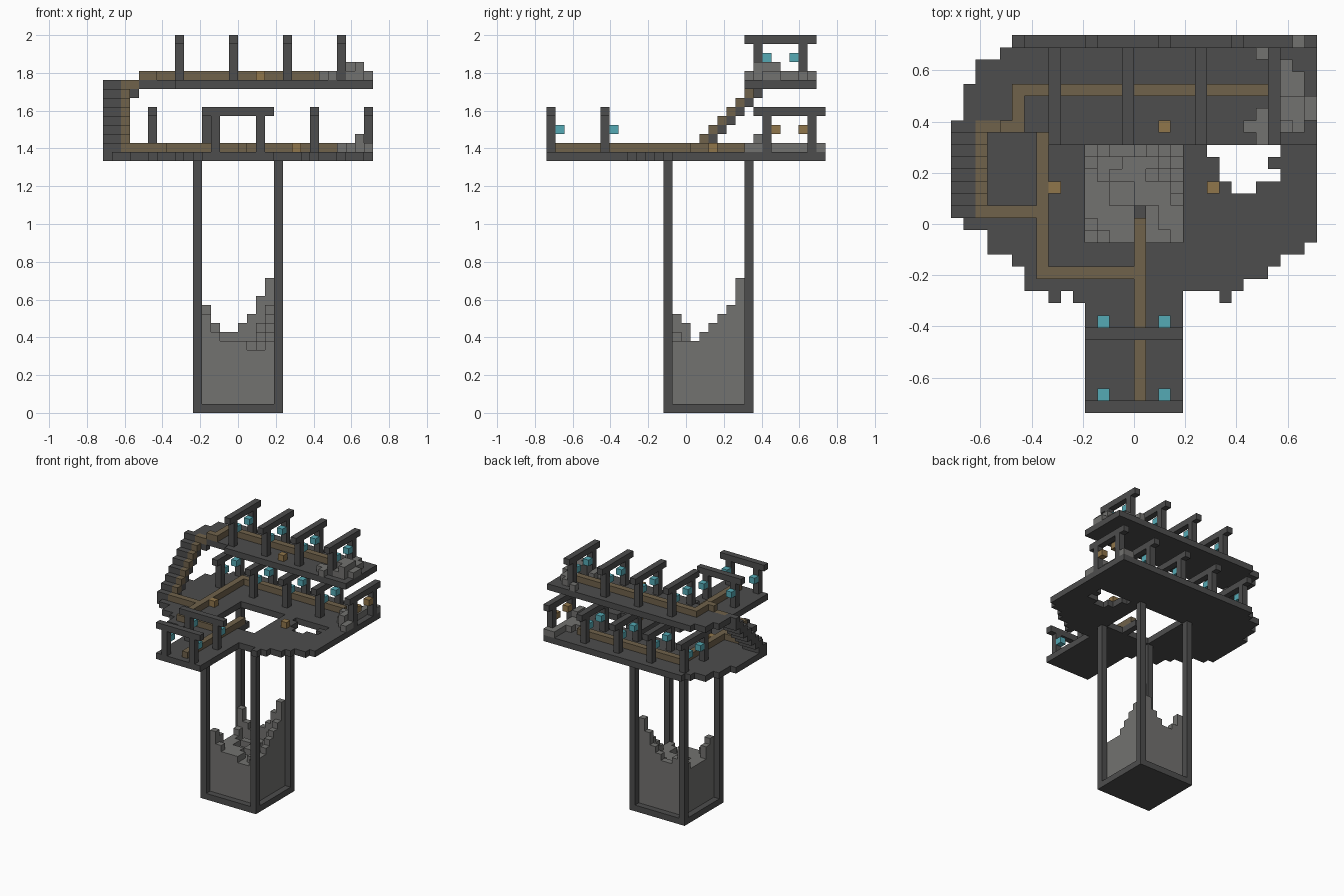
import bpy, bmesh, random
from mathutils import Vector

U = 1 / 21  # edge of one building block
random.seed(4)

cube = bpy.data.objects.get("Cube")
if cube:
    bpy.data.objects.remove(cube, do_unlink=True)


def material(name, rgb):
    m = bpy.data.materials.new(name)
    m.use_nodes = True
    m.diffuse_color = (*rgb, 1)
    bsdf = m.node_tree.nodes["Principled BSDF"]
    bsdf.inputs["Base Color"].default_value = (*rgb, 1)
    bsdf.inputs["Roughness"].default_value = 0.9
    return m


DARK = material("dark stone", (0.075, 0.075, 0.075))
GREY = material("grey rubble", (0.17, 0.168, 0.16))
PATH = material("brown path", (0.16, 0.122, 0.07))
WOOD = material("dead lamp brown", (0.28, 0.18, 0.07))
TEAL = material("lamp teal", (0.09, 0.4, 0.46))


def block(x, y, z, w=1, d=1, h=1):
    """Set of grid cells filling a box."""
    return {(x + i, y + j, z + k) for i in range(w) for j in range(d) for k in range(h)}


def build(name, cells, mat):
    """Mesh only the exposed faces of a set of grid cells."""
    bm = bmesh.new()
    verts = {}

    def vert(p):
        key = tuple(p)
        if key not in verts:
            verts[key] = bm.verts.new((key[0] * U, (key[1] + 0.5) * U, key[2] * U))
        return verts[key]

    for cell in sorted(cells):
        for axis in range(3):
            a, b, n = Vector(), Vector(), Vector()
            n[axis] = a[(axis + 1) % 3] = b[(axis + 2) % 3] = 1
            for side in (0, 1):
                c = Vector(cell)
                if tuple(int(v) for v in c + n * (2 * side - 1)) in cells:
                    continue
                o = c + n * side
                ring = [o, o + a, o + a + b, o + b]
                if not side:
                    ring.reverse()
                bm.faces.new([vert([int(v) for v in p]) for p in ring])
    mesh = bpy.data.meshes.new(name)
    bm.to_mesh(mesh)
    bm.free()
    mesh.materials.append(mat)
    ob = bpy.data.objects.new(name, mesh)
    bpy.context.collection.objects.link(ob)
    return ob


# Shaft: base plate and four corner posts
build("shaft_base", block(-5, -3, 0, 10, 10), DARK)
for x in (-5, 4):
    for y in (-3, 6):
        build("shaft_post", block(x, y, 1, h=27), DARK)

# Rubble heap in the shaft, piled up towards three corners
drop_x = [0, 2, 4, 5, 6, 7, 8, 9]
drop_low = [0, 2, 3, 4, 5, 6, 7, 8]
drop_y = [0, 3, 4, 5, 6, 7, 8, 9]
heap = set()
for i in range(8):
    for j in range(8):
        base = random.choice((7, 8, 8))
        top = max(base,
                  15 - drop_x[7 - i] - drop_y[7 - j],
                  12 - drop_low[i] - drop_y[7 - j],
                  11 - drop_low[i] - (j if j < 2 else j + 1))
        heap |= block(i - 4, j - 2, 1, h=top - 1)
build("shaft_rubble", heap, GREY)

# Lower deck: stepped round outline, front pier, shaft opening, broken gap
west = [-10, -11, -13, -13] + [-14] * 3 + [-15] * 8 + [-14, -12, -12, -10, -9, -9]
east = [15] * 17 + [14, 12, 11, 9]
LOW = 28
deck = set()
for row, (x0, x1) in enumerate(zip(west, east)):
    deck |= block(x0, 14 - row, LOW, w=x1 - x0)
for x in (-7, -5, 7):
    deck |= block(x, -7, LOW)
deck |= block(-4, -16, LOW, 8, 10)
deck -= block(-4, -2, LOW, 8, 8)
deck |= block(0, -2, LOW, 1, 3)
for y, x0, x1 in ((5, 6, 12), (4, 7, 11), (3, 7, 12), (2, 8, 10)):
    deck -= block(x0, y, LOW, x1 - x0)
build("lower_deck", deck, DARK)

# Upper deck with rounded west landing
HIGH = 36
upper = block(-7, 6, HIGH, 22, 8)
for row in range(1, 7):
    upper |= block(west[row], 14 - row, HIGH, w=-7 - west[row])
upper |= block(-11, 7, HIGH, 4)
build("upper_deck", upper, DARK)

# Stair from the lower deck to the landing, with the path on its inner side
steps, stair_path = set(), set()
for k in range(8):
    steps |= block(-15, k, LOW + k, w=2, h=2)
    steps |= block(-13, k, LOW + k)
    stair_path |= block(-13, k, LOW + 1 + k)
steps |= block(-12, 7, HIGH - 1)
stair_path |= block(-12, 7, HIGH) | block(-11, 7, HIGH + 1)
build("stair", steps, DARK)
build("stair_path", stair_path, PATH)

# Raised paths
low_path = block(0, -15, LOW + 1, 1, 15) | block(-8, -5, LOW + 1, 9)
low_path |= block(-8, -5, LOW + 1, 1, 17) | block(-8, 11, LOW + 1, 19)
low_path |= block(-12, 0, LOW + 1, 5)
build("lower_path", low_path, PATH)
high_path = block(-10, 7, HIGH + 1, 1, 4) | block(-10, 10, HIGH + 1, 22)
build("upper_path", high_path, PATH)


# Gate frames across the long decks: two posts, a beam, two lamps
def gate(name, x, y, z, lamp):
    frame = block(x, y, z + 4, d=8)
    for p in (1, 6):
        frame |= block(x, y + p, z, h=4)
    build(name + "_gate", frame, DARK)
    for p in (2, 5):
        build(name + "_gate_lamp", block(x, y + p, z + 2), lamp)


for x in range(-10, 15, 6):
    gate("lower", x, 7, LOW + 1, WOOD if x > 10 else TEAL)
for x in range(-7, 12, 6):
    gate("upper", x, 6, HIGH + 1, TEAL)

# Gate frames across the front pier
for y in (-16, -10):
    frame = block(-4, y, LOW + 5, w=8)
    for x in (-3, 2):
        frame |= block(x, y, LOW + 1, h=4)
        build("pier_gate_lamp", block(x, y + 1, LOW + 3), TEAL)
    build("pier_gate", frame, DARK)

# Fallen lamps on the decks
for x, y, z in ((-7, 2, LOW), (6, 2, LOW), (2, 7, HIGH)):
    build("fallen_lamp", block(x, y, z + 1), WOOD)

# Rubble at the broken east ends
z = HIGH + 1
pile = block(12, 7, z, 2, 4) | block(12, 11, z, 1, 2) | block(14, 8, z, 1, 2)
pile |= block(10, 6, z, 1, 3) | block(9, 7, z) | block(10, 13, z) | block(13, 11, z)
pile |= block(12, 8, z + 1, 2, 2) | block(13, 7, z + 1)
pile -= block(11, 7, z, h=2)
build("upper_rubble", pile, GREY)
z = LOW + 1
pile = block(12, 8, z, 2, 3) | block(13, 7, z, 1, 2, 2) | block(11, 10, z, 3, 2)
pile |= block(13, 12, z, 1, 3) | block(14, 6, z, 1, 2) | block(14, 14, z)
pile -= block(11, 11, z)
build("lower_rubble", pile, GREY)
